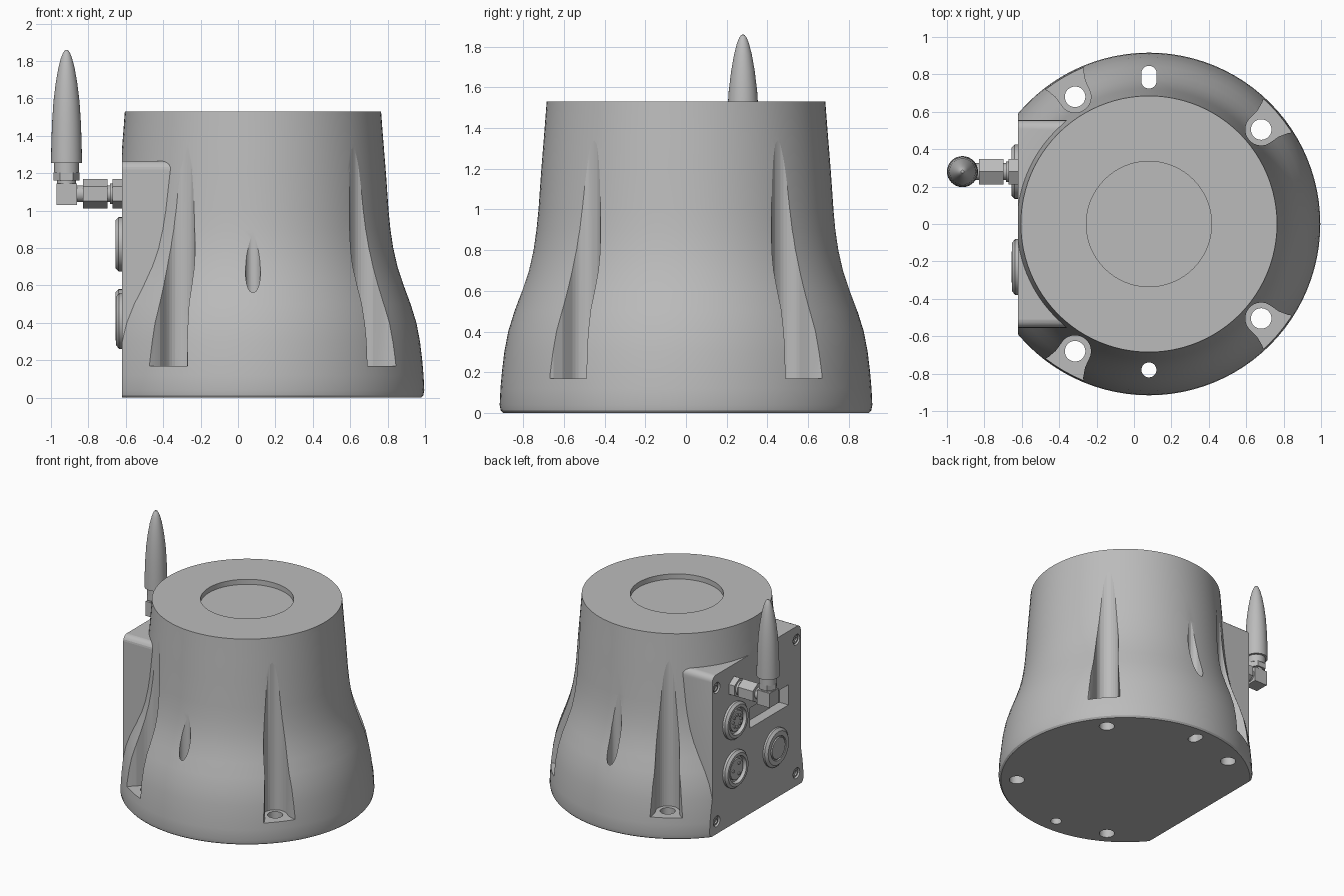
import bpy, bmesh
from math import pi, cos, sin, atan2, radians
from mathutils import Matrix, Vector

if "Cube" in bpy.data.objects:
    bpy.data.objects.remove(bpy.data.objects["Cube"], do_unlink=True)

AXIS_X = 0.08      # body axis
PANEL_X = -0.62    # flat connector panel
GREY = bpy.data.materials.new("light grey")
GREY.use_nodes = True
GREY.diffuse_color = (0.5, 0.5, 0.5, 1)
GREY.node_tree.nodes["Principled BSDF"].inputs["Base Color"].default_value = (0.5, 0.5, 0.5, 1)


def finish(bm, name):
    bmesh.ops.remove_doubles(bm, verts=bm.verts, dist=1e-5)
    bmesh.ops.recalc_face_normals(bm, faces=bm.faces)
    mesh = bpy.data.meshes.new(name)
    bm.to_mesh(mesh)
    bm.free()
    mesh.materials.append(GREY)
    ob = bpy.data.objects.new(name, mesh)
    bpy.context.collection.objects.link(ob)
    return ob


def activate(ob):
    bpy.ops.object.select_all(action='DESELECT')
    ob.select_set(True)
    bpy.context.view_layer.objects.active = ob


def smooth(ob, angle=30):
    activate(ob)
    bpy.ops.object.shade_smooth_by_angle(angle=radians(angle))
    return ob


def lathe(name, profile, at, outward=False, steps=32):
    """Turn (radius, height) points; outward points the axis along -x."""
    bm = bmesh.new()
    vs = [bm.verts.new((r, 0, h)) for r, h in profile]
    es = [bm.edges.new(pair) for pair in zip(vs, vs[1:])]
    bmesh.ops.spin(bm, geom=vs + es, cent=(0, 0, 0), axis=(0, 0, 1), angle=2 * pi, steps=steps)
    turn = Matrix.Rotation(-pi / 2, 4, 'Y') if outward else Matrix()
    bmesh.ops.transform(bm, matrix=Matrix.Translation(at) @ turn, verts=bm.verts)
    return smooth(finish(bm, name))


def rod(name, r, h0, h1, at, outward=False, steps=32):
    return lathe(name, [(0, h0), (r, h0), (r, h1), (0, h1)], at, outward, steps)


def box(name, lo, hi):
    bm = bmesh.new()
    bmesh.ops.create_cube(bm, size=1)
    for v in bm.verts:
        v.co = [l + (c + 0.5) * (h - l) for c, l, h in zip(v.co, lo, hi)]
    return finish(bm, name)


def prism(name, outline, z0, z1):
    bm = bmesh.new()
    face = bm.faces.new([bm.verts.new((x, y, z0)) for x, y in outline])
    top = bmesh.ops.extrude_face_region(bm, geom=[face])
    bmesh.ops.translate(bm, vec=(0, 0, z1 - z0),
                        verts=[g for g in top["geom"] if isinstance(g, bmesh.types.BMVert)])
    return finish(bm, name)


def combine(ob, tool, operation='DIFFERENCE'):
    mod = ob.modifiers.new("cut", 'BOOLEAN')
    mod.operation, mod.object, mod.solver = operation, tool, 'EXACT'
    activate(ob)
    bpy.ops.object.modifier_apply(modifier=mod.name)
    bpy.data.objects.remove(tool, do_unlink=True)


# Flared housing with a shallow round recess in the top
housing = lathe("housing", [
    (0, 0), (0.9, 0), (0.911, 0.012), (0.916, 0.04), (0.912, 0.12), (0.905, 0.2),
    (0.893, 0.3), (0.874, 0.4), (0.843, 0.5), (0.806, 0.6), (0.773, 0.7), (0.75, 0.8),
    (0.735, 0.9), (0.725, 1.0), (0.711, 1.2), (0.698, 1.36), (0.685, 1.53),
    (0.335, 1.53), (0.335, 1.49), (0, 1.49)], (AXIS_X, 0, 0), steps=96)

# Flat side and the square connector box with rounded upper edges
combine(housing, box("cutter", (-2, -2, -1), (PANEL_X, 2, 3)))
side = box("connector_box", (PANEL_X, -0.555, 0.02), (-0.1, 0.555, 1.265))
bm = bmesh.new()
bm.from_mesh(side.data)
upper = [e for e in bm.edges if all(v.co.z > 1 for v in e.verts)
         and abs(e.verts[0].co.x - e.verts[1].co.x) > 0.1]
bmesh.ops.bevel(bm, geom=upper, offset=0.045, segments=5, profile=0.5, affect='EDGES')
bm.to_mesh(side.data)
bm.free()
combine(housing, side, 'UNION')

# Four screw channels, open to the outside, with bolt holes in their floors
for x, y in [(-0.315, 0.68), (-0.315, -0.68), (0.68, 0.505), (0.68, -0.505)]:
    arc = [(0.085 * cos(a), 0.085 * sin(a)) for a in
           [pi / 2 + pi * i / 16 for i in range(17)]]
    flare = [(0.05, 0.09), (0.1, 0.108), (0.14, 0.135), (0.3, 0.26)]
    outline = arc + [(u, -v) for u, v in flare] + flare[::-1]
    turn = Matrix.Rotation(atan2(y, x - AXIS_X), 2)
    spots = [turn @ Vector(p) + Vector((x, y)) for p in outline]
    combine(housing, prism("cutter", spots, 0.17, 1.45))
    combine(housing, rod("cutter", 0.055, -0.1, 0.3, (x, y, 0)))

# Front dowel hole and rear dowel slot, both running up out of the wall
combine(housing, rod("cutter", 0.04, -0.1, 1.4, (AXIS_X, -0.78, 0)))
slot = []
for i in range(26):
    a = pi * (i if i < 13 else i - 1) / 12
    slot.append((AXIS_X + 0.041 * cos(a), 0.785 + (0.02 if i < 13 else -0.02) + 0.041 * sin(a)))
combine(housing, prism("cutter", slot, -0.1, 1.4))

# Panel window and corner screw recesses
combine(housing, box("cutter", (-0.7, -0.4, 0.68), (-0.54, 0.08, 0.84)))
for y in (-0.5, 0.5):
    for z in (0.1, 1.16):
        combine(housing, rod("cutter", 0.042, -0.03, 0.1, (PANEL_X, y, z), True, 24))
        lathe("panel_screw", [(0, -0.02), (0.018, -0.02), (0.018, -0.008), (0.03, -0.008),
                              (0.036, -0.014), (0.036, -0.031)],
              (PANEL_X, y, z), True, 20)
smooth(housing)

# Two round sockets with pins
for name, z, pins in (("upper_socket", 0.82, 8), ("lower_socket", 0.435, 3)):
    at = (PANEL_X, 0.28, z)
    lathe(name, [(0.145, -0.01), (0.145, 0.018), (0.128, 0.035), (0.105, 0.035),
                 (0.098, 0.008), (0.082, 0.008), (0.08, 0.022), (0, 0.022)], at, True, 40)
    for i in range(pins):
        a = 2 * pi * i / pins
        rod("socket_pin", 0.011, 0.01, 0.032,
            (PANEL_X, 0.28 + 0.048 * cos(a), z + 0.048 * sin(a)), True, 10)

# Round button
lathe("button", [(0.15, -0.01), (0.15, 0.015), (0.13, 0.032), (0.095, 0.032),
                 (0.092, 0.024), (0.085, 0.024), (0.082, 0.034), (0, 0.034)],
      (PANEL_X, -0.23, 0.41), True, 40)

# Antenna coupling: hex nuts, shafts and elbow
joint = (PANEL_X, 0.28, 1.09)
for name, r, h0, h1, n in (("panel_nut", 0.078, -0.01, 0.05, 6),
                           ("coupling_shaft", 0.045, 0.04, 0.26, 24),
                           ("coupling_collar", 0.055, 0.05, 0.065, 24),
                           ("coupling_nut", 0.078, 0.078, 0.21, 6)):
    rod(name, r, h0, h1, joint, True, n)
box("antenna_elbow", (-0.97, 0.225, 1.03), (-0.86, 0.335, 1.145))

# Antenna base and tapered whip
stem = (-0.917, 0.28, 0)
rod("antenna_neck", 0.05, 1.14, 1.2, stem)
rod("antenna_nut", 0.07, 1.16, 1.205, stem, steps=6)
rod("antenna_collar", 0.066, 1.2, 1.26, stem)
lathe("antenna_whip", [(0, 1.255), (0.083, 1.255), (0.081, 1.36), (0.077, 1.47), (0.07, 1.58),
                       (0.058, 1.68), (0.044, 1.76), (0.03, 1.815), (0.018, 1.845),
                       (0.008, 1.858), (0, 1.86)], stem)
